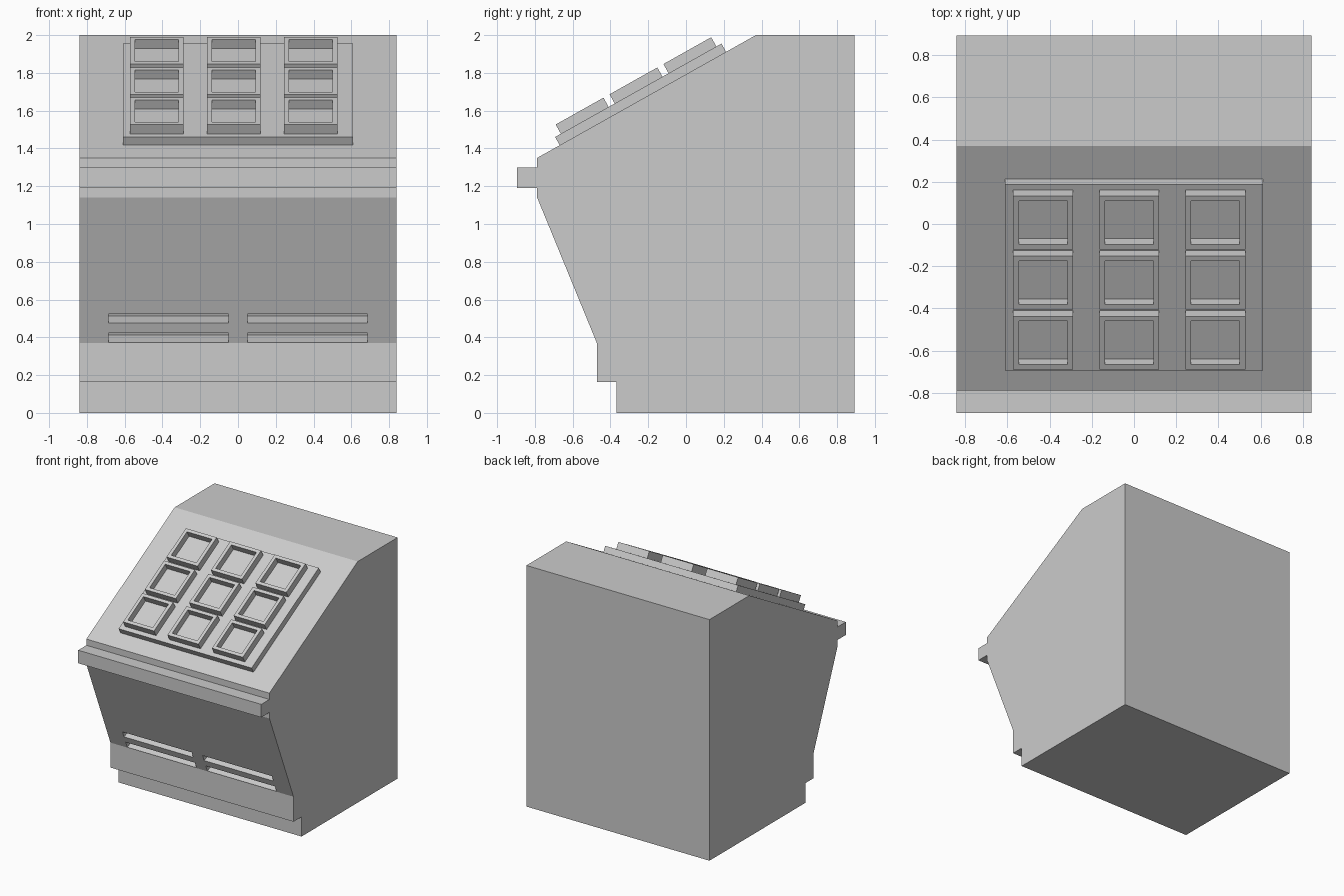
import bpy, bmesh, math
from mathutils import Matrix, Vector

if "Cube" in bpy.data.objects:
    bpy.data.objects.remove(bpy.data.objects["Cube"])

grey = bpy.data.materials.new("plain grey")
grey.diffuse_color = (0.6, 0.6, 0.6, 1)
grey.use_nodes = True
grey.node_tree.nodes["Principled BSDF"].inputs["Base Color"].default_value = grey.diffuse_color


def add_object(name, bm, matrix=Matrix()):
    bmesh.ops.recalc_face_normals(bm, faces=bm.faces)
    mesh = bpy.data.meshes.new(name)
    bm.to_mesh(mesh)
    bm.free()
    mesh.materials.append(grey)
    ob = bpy.data.objects.new(name, mesh)
    ob.matrix_world = matrix
    bpy.context.collection.objects.link(ob)
    return ob


def box(lo, hi):
    lo, hi = Vector(lo), Vector(hi)
    bm = bmesh.new()
    bmesh.ops.create_cube(bm, size=1)
    for v in bm.verts:
        v.co = (lo + hi) / 2 + v.co * (hi - lo)
    return bm


# Cabinet: side profile (y, z) swept across the width
profile = [(-0.367, 0), (-0.367, 0.163), (-0.472, 0.163), (-0.472, 0.37),
           (-0.788, 1.14), (-0.788, 1.19), (-0.895, 1.19), (-0.895, 1.298),
           (-0.788, 1.298), (-0.788, 1.35), (0.37, 2.0), (0.892, 2.0), (0.892, 0)]
bm = bmesh.new()
side = bm.faces.new([bm.verts.new((-0.84, y, z)) for y, z in profile])
out = bmesh.ops.extrude_face_region(bm, geom=[side])
bmesh.ops.translate(bm, vec=(1.68, 0, 0),
                    verts=[g for g in out["geom"] if isinstance(g, bmesh.types.BMVert)])
cabinet = add_object("cabinet", bm)

# Vent slots: cut square to the lower front slope
lean = math.atan2(0.316, 0.77)
slope = Matrix.Translation((0, -0.472, 0.37)) @ Matrix.Rotation(lean, 4, 'X')
for low in (0.004, 0.114):
    for x0 in (-0.685, 0.05):
        cutter = add_object("vent_cutter", box((x0, -0.1, low), (x0 + 0.635, 0.1, low + 0.053)), slope)
        cutter.hide_render = True
        cutter.hide_viewport = True
        cut = cabinet.modifiers.new("vent", 'BOOLEAN')
        cut.object = cutter
        cut.solver = 'EXACT'

# Console plate lying on the upper slope
desk = Matrix.Translation((0, -0.788, 1.35)) @ Matrix.Rotation(math.atan2(0.65, 1.158), 4, 'X')
add_object("console_plate", box((-0.61, 0.137, -0.005), (0.61, 1.147, 0.05)), desk)

# Nine square button frames with sunken centres
for row in range(3):
    for col in range(3):
        x, s = -0.43 + 0.4075 * col, 0.317 + 0.327 * row
        bm = box((x - 0.142, s - 0.145, 0.048), (x + 0.142, s + 0.145, 0.106))
        bm.normal_update()
        top = max(bm.faces, key=lambda f: f.calc_center_median().z)
        bmesh.ops.inset_region(bm, faces=[top], thickness=0.038)
        well = bmesh.ops.extrude_discrete_faces(bm, faces=[top])["faces"][0]
        bmesh.ops.translate(bm, vec=(0, 0, -0.054), verts=well.verts)
        add_object("button_frame", bm, desk)
